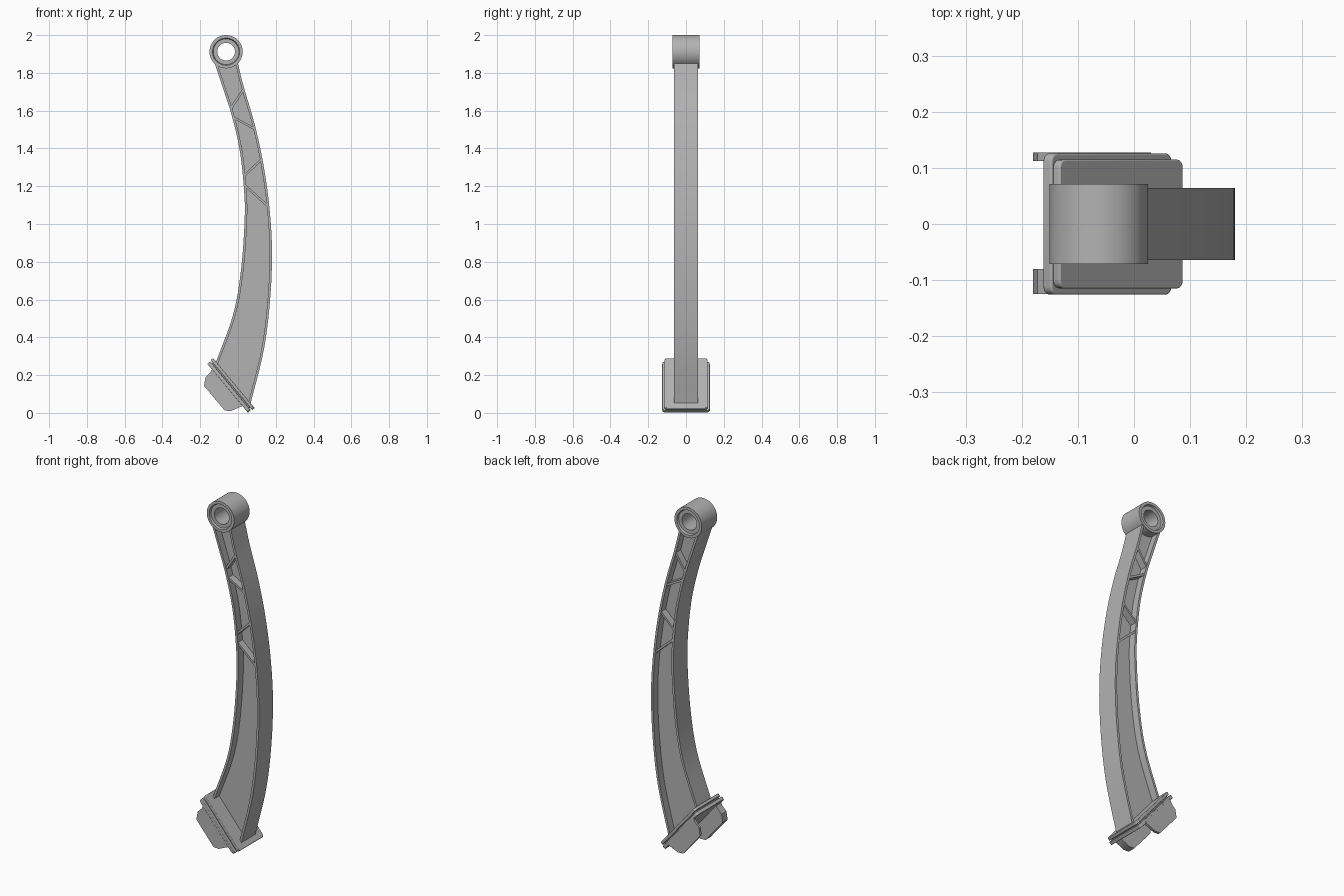
import bpy, bmesh, math
from mathutils import Matrix, Vector

cube = bpy.data.objects.get("Cube")
if cube:
    bpy.data.objects.remove(cube, do_unlink=True)

grey = bpy.data.materials.new("plain grey")
grey.use_nodes = True
colour = (0.45, 0.45, 0.45, 1)
grey.diffuse_color = colour
grey.node_tree.nodes["Principled BSDF"].inputs["Base Color"].default_value = colour


def finish(name, bm):
    bmesh.ops.recalc_face_normals(bm, faces=bm.faces[:])
    mesh = bpy.data.meshes.new(name)
    bm.to_mesh(mesh)
    bm.free()
    mesh.materials.append(grey)
    obj = bpy.data.objects.new(name, mesh)
    bpy.context.collection.objects.link(obj)
    bpy.ops.object.select_all(action='DESELECT')
    obj.select_set(True)
    bpy.context.view_layer.objects.active = obj
    bpy.ops.object.shade_smooth_by_angle(angle=math.radians(30))
    return obj


def strip(name, rail_a, rail_b, y0, y1):
    """Solid band between two rails in the xz plane."""
    bm = bmesh.new()
    rows = [[bm.verts.new((p.x, y, p.y)) for p, y in ((a, y0), (b, y0), (b, y1), (a, y1))]
            for a, b in zip(rail_a, rail_b)]
    for r, s in zip(rows, rows[1:]):
        for i in range(4):
            j = (i + 1) % 4
            bm.faces.new((r[i], r[j], s[j], s[i]))
    bm.faces.new(rows[0])
    bm.faces.new(rows[-1])
    return finish(name, bm)


def prism(name, points, y0, y1):
    """Flat xz outline extruded along y."""
    bm = bmesh.new()
    face = bm.faces.new([bm.verts.new((x, y0, z)) for x, z in points])
    new = bmesh.ops.extrude_face_region(bm, geom=[face])["geom"]
    bmesh.ops.translate(bm, vec=(0, y1 - y0, 0),
                        verts=[v for v in new if isinstance(v, bmesh.types.BMVert)])
    return finish(name, bm)


def smooth_rail(points, steps=6):
    """Catmull-Rom curve through the points."""
    p = [Vector(q) for q in points]
    p = [2 * p[0] - p[1]] + p + [2 * p[-1] - p[-2]]
    out = []
    for a, b, c, d in zip(p, p[1:], p[2:], p[3:]):
        for k in range(steps):
            t = k / steps
            out.append(0.5 * (2 * b + (c - a) * t + (2 * a - 5 * b + 4 * c - d) * t * t
                              + (3 * b - a - 3 * c + d) * t ** 3))
    return out + [p[-2]]


def offset(rail, dist):
    out = []
    for i, q in enumerate(rail):
        t = (rail[min(i + 1, len(rail) - 1)] - rail[max(i - 1, 0)]).normalized()
        out.append(q + Vector((-t.y, t.x)) * dist)
    return out


# Curved arm: two edge bands with a thin web between them
inner = smooth_rail([(-.125, 1.855), (-.08, 1.72), (-.032, 1.57), (.01, 1.385), (.032, 1.18),
                     (.035, 1.02), (.016, .757), (-.026, .52), (-.118, .265)])
outer = smooth_rail([(-.002, 1.855), (.032, 1.72), (.085, 1.54), (.13, 1.34), (.164, 1.11),
                     (.18, .865), (.17, .6), (.136, .33), (.063, .035)])
HALF = 0.064
strip("arm_inner_band", inner, offset(inner, .013), -HALF, HALF)
strip("arm_outer_band", offset(outer, -.013), outer, -HALF, HALF)
strip("arm_web", offset(inner, .006), offset(outer, -.006), -.02, .02)

# Diagonal stiffening ribs across the upper arm
ribs = [((-.11, 1.845), (-.008, 1.845)), ((.027, 1.71), (-.037, 1.612)),
        ((-.025, 1.565), (.085, 1.505)), ((.122, 1.34), (.03, 1.252)),
        ((.036, 1.205), (.156, 1.097))]
for n, (a, b) in enumerate(ribs):
    rail = [Vector(a), Vector(b)]
    strip(f"arm_rib_{n + 1}", offset(rail, -.006), offset(rail, .006), -.06, .06)

# Pivot eye: a turned ring with a shallow recess on each side
bm = bmesh.new()
half_ring = [(.047, .06), (.068, .06), (.072, .071), (.088, .071)]
section = half_ring + [(r, -y) for r, y in reversed(half_ring)]
SIDES = 48
rings = []
for k in range(SIDES):
    a = 2 * math.pi * k / SIDES
    rings.append([bm.verts.new((-.063 + r * math.cos(a), y, 1.912 + r * math.sin(a)))
                  for r, y in section])
for k in range(SIDES):
    r, s = rings[k], rings[(k + 1) % SIDES]
    for i in range(len(section)):
        j = (i + 1) % len(section)
        bm.faces.new((r[i], r[j], s[j], s[i]))
finish("pivot_eye", bm)

# Tilted foot: frame with its x along the slope and its z along the arm
along, normal = Vector((.64, 0, -.768)), Vector((.768, 0, .64))
frame = Matrix((along, Vector((0, 1, 0)), normal)).transposed().to_4x4()
frame.translation = (-.022, 0, .158)


def plate(name, half_len, half_wid, low, high, radius):
    bm = bmesh.new()
    bmesh.ops.create_cube(bm, size=1)
    bmesh.ops.scale(bm, vec=(2 * half_len, 2 * half_wid, high - low), verts=bm.verts[:])
    bmesh.ops.translate(bm, vec=(0, 0, (low + high) / 2), verts=bm.verts[:])
    corners = [e for e in bm.edges
               if abs(e.verts[0].co.z - e.verts[1].co.z) > (high - low) / 2]
    bmesh.ops.bevel(bm, geom=corners, offset=radius, segments=4, profile=.5, affect='EDGES')
    bm.transform(frame)
    obj = finish(name, bm)
    bevel = obj.modifiers.new("soft_edges", 'BEVEL')
    bevel.width = .003
    bevel.segments = 2


plate("foot_upper_plate", .172, .115, -.017, 0, .015)
plate("foot_core", .155, .108, -.03, -.01, .01)
plate("foot_lower_plate", .168, .126, -.043, -.023, .015)

# Locating lugs beneath the foot, the front one thicker
lug = [(-.135, .24), (-.145, .217), (-.172, .19), (-.18, .143), (-.07, .012),
       (-.037, .01), (.02, .035), (.03, .045)]
prism("front_lug", lug, -.125, -.08)
prism("back_lug", lug, .112, .127)
